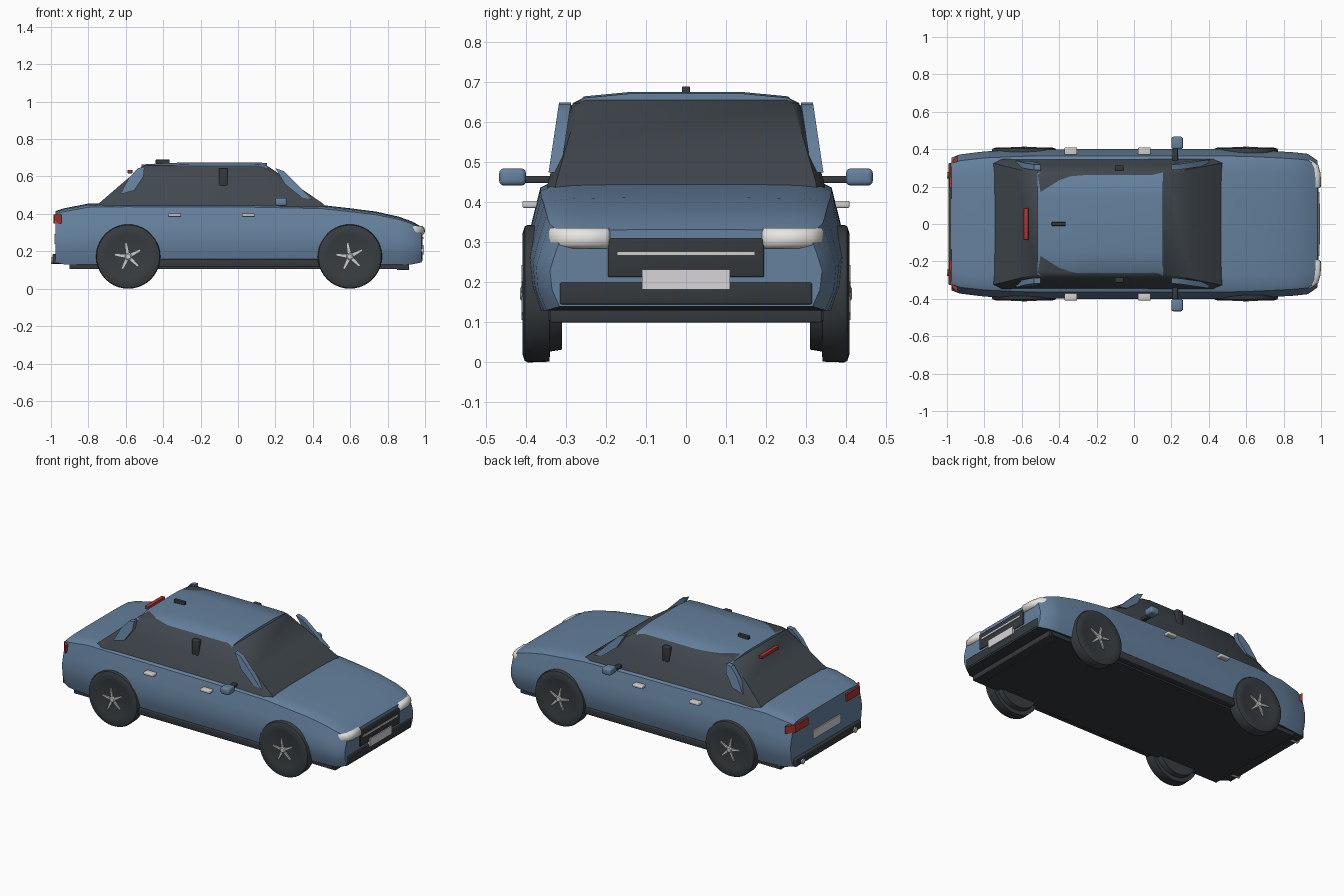
import bpy, bmesh, math

cube = bpy.data.objects.get("Cube")
if cube:
    bpy.data.objects.remove(cube, do_unlink=True)


def material(name, r, g, b):
    m = bpy.data.materials.new(name)
    m.use_nodes = True
    m.diffuse_color = (r, g, b, 1)
    m.node_tree.nodes["Principled BSDF"].inputs["Base Color"].default_value = (r, g, b, 1)
    return m


BLUE = material("blue_paint", .13, .22, .34)
GLASS = material("dark_glass", .052, .064, .075)
TRIM = material("black_trim", .035, .041, .047)
TYRE = material("tyre_rubber", .04, .047, .053)
SILVER = material("silver", .62, .62, .60)
LAMP = material("lamp_white", .82, .81, .78)
PLATE = material("plate_white", .68, .66, .69)
RED = material("lamp_red", .42, .035, .03)


def loft(name, rings, mat, bevel=0, angle=35):
    """Skin a list of equal point rings and cap both ends."""
    bm = bmesh.new()
    rows = [[bm.verts.new(p) for p in ring] for ring in rings]
    n = len(rows[0])
    for a, b in zip(rows, rows[1:]):
        for i in range(n):
            j = (i + 1) % n
            bm.faces.new((a[i], a[j], b[j], b[i]))
    bm.faces.new(rows[0])
    bm.faces.new(rows[-1])
    bmesh.ops.recalc_face_normals(bm, faces=bm.faces)
    if bevel:
        bmesh.ops.bevel(bm, geom=bm.edges[:], offset=bevel, segments=3,
                        profile=.5, affect='EDGES')
    for f in bm.faces:
        f.smooth = True
    me = bpy.data.meshes.new(name)
    bm.to_mesh(me)
    bm.free()
    me.set_sharp_from_angle(angle=math.radians(angle))
    me.materials.append(mat)
    ob = bpy.data.objects.new(name, me)
    bpy.context.collection.objects.link(ob)
    return ob


def box(name, x, y, z, mat, bevel=0):
    ring = lambda h: [(x[0], y[0], h), (x[1], y[0], h), (x[1], y[1], h), (x[0], y[1], h)]
    return loft(name, [ring(z[0]), ring(z[1])], mat, bevel)


def lathe(name, x, z, profile, mat, side=1, steps=40):
    """Turn (radius, y) points around an axle parallel to y."""
    turn = [2 * math.pi * i / steps for i in range(steps)]
    return loft(name, [[(x + r * math.cos(t), side * y, z + r * math.sin(t)) for t in turn]
                       for r, y in profile], mat)


def mirrored(half):
    """Complete a half section of (y, z) points that starts and ends off-centre."""
    return half + [(-y, z) for y, z in reversed(half)]


# Body shell: x, half width, top height, bottom height
stations = [(-.975, .355, .415, .14), (-.93, .372, .43, .13), (-.8, .388, .455, .13),
            (-.6, .398, .458, .13), (-.3, .4, .457, .13), (.1, .4, .455, .13),
            (.45, .4, .447, .13), (.6, .397, .43, .13), (.74, .39, .412, .13),
            (.86, .383, .385, .13), (.93, .375, .36, .13), (.98, .34, .332, .14)]
# Half section as fractions of width and height
section = [(.35, 1), (.7, .992), (.85, .975), (.91, .94), (.965, .67), (1, .47), (.985, .22), (.93, 0)]
body = loft("body", [[(x, y, z) for y, z in mirrored([(w * f, zb + (zt - zb) * t) for f, t in section])]
                     for x, w, zt, zb in stations], BLUE)
body.data.materials.append(TRIM)
for p in body.data.polygons:
    if p.normal.z < -.6:
        p.material_index = 1

# Underbody pan and sills
box("underbody", (-.9, .91), (-.335, .335), (.105, .15), TRIM)

# Glass cabin: height, rear x, nose x, half width
levels = [(.435, -.765, .475, .348), (.455, -.745, .455, .344), (.55, -.635, .315, .315),
          (.648, -.52, .17, .283), (.662, -.5, .145, .255)]
cabin = []
for z, xr, xf, w in levels:
    half = [(xf, .94 * w), (xf - .05, w), (xr + .05, w), (xr, .94 * w)]
    cabin.append([(x, y, z) for x, y in half] + [(x, -y, z) for x, y in reversed(half)])
loft("cabin_glass", cabin, GLASS)

# Roof panel
roof = []
for x, drop in ((-.515, .012), (-.4, .005), (-.25, 0), (.08, 0), (.155, .004)):
    half = [(.14, .676 - drop), (.255, .665 - drop), (.276, .646), (.14, .64)]
    roof.append([(x, y, z) for y, z in mirrored(half)])
loft("roof", roof, BLUE)
box("roof_aerial", (-.44, -.365), (-.01, .01), (.668, .69), TRIM, .004)
box("high_brake_lamp", (-.59, -.565), (-.085, .085), (.617, .636), RED, .003)

pillars = {"nose_pillar": [(.2, .645), (.245, .628), (.33, .545), (.4, .475), (.34, .488), (.25, .56)],
           "tail_pillar": [(-.63, .505), (-.585, .59), (-.535, .645), (-.5, .65), (-.505, .6), (-.555, .525)]}

for side, s in (("front_side", -1), ("back_side", 1)):
    # Roof pillars leaning with the glass
    for part, outline in pillars.items():
        loft(f"{part}_{side}", [[(x, s * (y + .15 * (.645 - z)), z) for x, z in outline]
                                for y in (.288, .318)], BLUE)
    box(f"door_pillar_{side}", (-.102, -.055), sorted((s * .285, s * .314)), (.545, .645), TRIM, .005)

    # Sill, mirror and door handles
    box(f"sill_{side}", (-.9, .9), sorted((s * .32, s * .345)), (.105, .15), TRIM)
    box(f"sill_cover_{side}", (-.5, .5), sorted((s * .34, s * .388)), (.115, .158), TRIM, .006)
    box(f"mirror_arm_{side}", (.205, .235), sorted((s * .335, s * .405)), (.448, .466), TRIM, .004)
    box(f"mirror_{side}", (.2, .262), sorted((s * .4, s * .467)), (.442, .485), BLUE, .012)
    for part, x in (("tail", -.338), ("nose", .055)):
        box(f"{part}_door_handle_{side}", (x - .034, x + .034), sorted((s * .37, s * .409)),
            (.386, .404), SILVER, .005)

    # Wheels with five-spoke centres
    for part, x in (("tail", -.587), ("nose", .598)):
        lathe(f"{part}_wheel_{side}", x, .172,
              [(.14, .31), (.145, .34), (.17, .341), (.172, .395), (.168, .403), (.15, .409),
               (.12, .408), (.1, .403), (.02, .403)], TYRE, s)
        lathe(f"{part}_hub_{side}", x, .172, [(.02, .39), (.02, .41), (.013, .415)], SILVER, s, 16)
        for k in range(5):
            a = math.radians(72 * k + 28)
            c, n = math.cos(a), math.sin(a)
            blade = [(0, -.009), (.072, -.004), (.072, .004), (0, .009)]
            loft(f"{part}_spoke_{k + 1}_{side}",
                 [[(x + u * c - v * n, s * y, .172 + u * n + v * c) for u, v in blade]
                  for y in (.395, .411)], SILVER)

    # Lamps and exhaust
    lamp = [(.985, .19), (1, .2), (.998, .27), (.985, .315), (.955, .338), (.925, .348), (.93, .3), (.95, .19)]
    loft(f"headlamp_{side}", [[(x - d, s * y, z) for x, y in lamp]
                              for z, d in ((.285, .014), (.295, .003), (.31, 0), (.326, .004), (.336, .016))],
         LAMP, angle=60)
    tail_lamp = [(-.986, .19), (-.984, .32), (-.945, .368), (-.94, .2)]
    loft(f"tail_lamp_{side}", [[(x, s * y, z) for x, y in tail_lamp] for z in (.35, .397)], RED)
    turn = [math.pi * i / 8 for i in range(16)]
    loft(f"exhaust_{side}", [[(x, s * .26 + .017 * math.cos(t), .15 + .017 * math.sin(t)) for t in turn]
                             for x in (-1, -.93)], SILVER)

# Nose details
box("grille", (.93, .987), (-.195, .195), (.213, .31), TRIM, .004)
box("grille_bar", (.98, .991), (-.172, .172), (.267, .277), SILVER)
box("nose_plate", (.98, .994), (-.11, .11), (.182, .232), PLATE)
box("lower_intake", (.93, .986), (-.315, .315), (.145, .2), TRIM, .005)
box("nose_lip", (.85, .915), (-.34, .34), (.1, .142), TRIM, .004)

# Tail details
box("tail_bumper", (-.992, -.93), (-.325, .325), (.135, .185), TRIM, .006)
box("tail_plate", (-.982, -.96), (-.135, .135), (.238, .292), PLATE)
